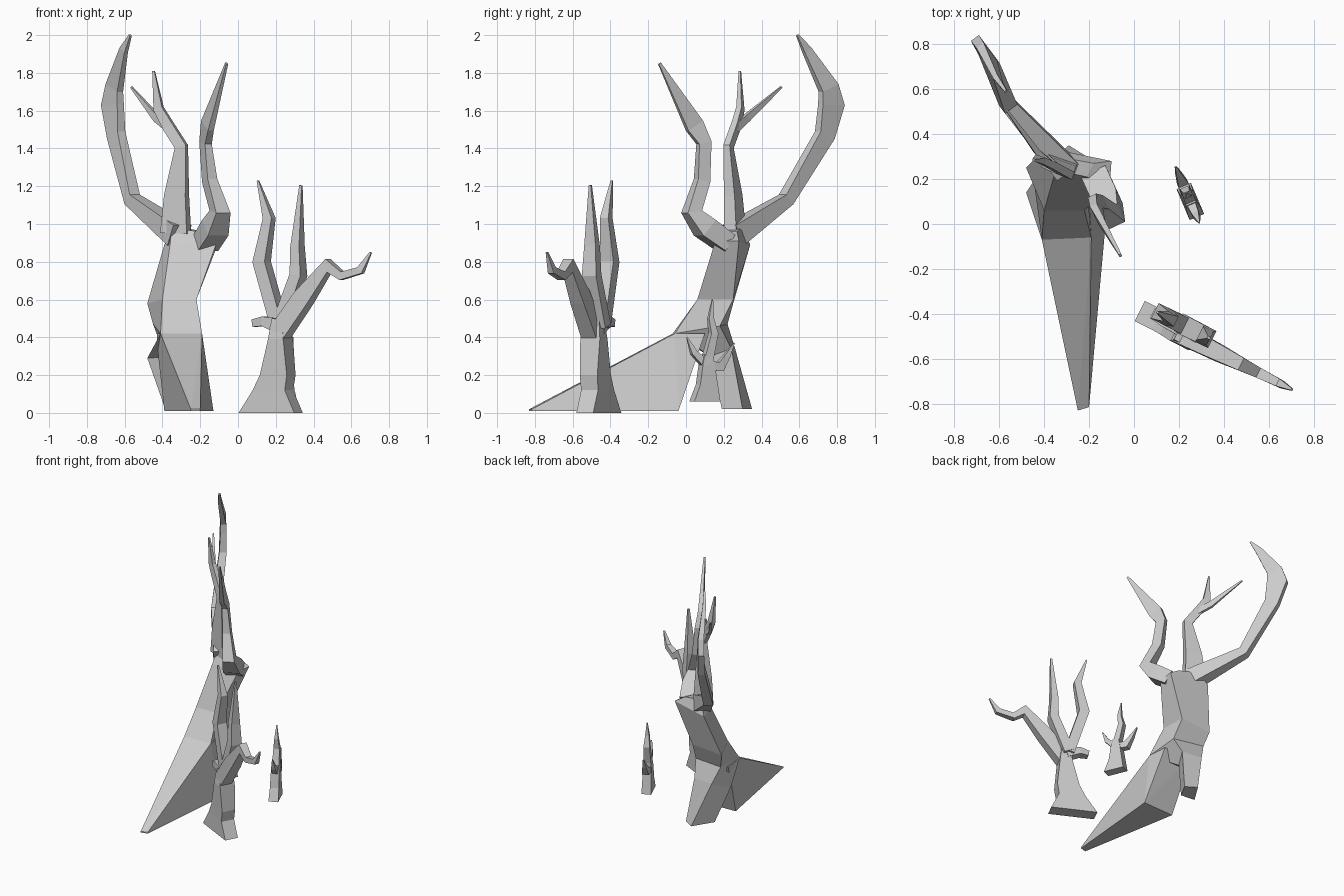
import bpy, bmesh
from mathutils import Vector


def finish(name, bm):
    bmesh.ops.recalc_face_normals(bm, faces=bm.faces)
    me = bpy.data.meshes.new(name)
    bm.to_mesh(me)
    bm.free()
    ob = bpy.data.objects.new(name, me)
    bpy.context.collection.objects.link(ob)
    return ob


def loft(name, rings):
    """Skin four-cornered rings and cap both ends."""
    bm = bmesh.new()
    vs = [[bm.verts.new(p) for p in r] for r in rings]
    for a, b in zip(vs, vs[1:]):
        for i in range(4):
            j = (i + 1) % 4
            bm.faces.new((a[i], a[j], b[j], b[i]))
    bm.faces.new(vs[0][::-1])
    bm.faces.new(vs[-1])
    return finish(name, bm)


def limb(name, pts, normal, flat=False):
    """Four-sided limb; pts = (x, y, z, half width in plane, half depth along normal)."""
    n = Vector(normal).normalized()
    c = [Vector(p[:3]) for p in pts]
    rings = []
    for i, p in enumerate(pts):
        a, b = c[max(i - 1, 0)], c[min(i + 1, len(c) - 1)]
        t1 = (c[i] - a).normalized() if i else Vector()
        t2 = (b - c[i]).normalized() if i < len(c) - 1 else Vector()
        t = Vector((0, 0, 1)) if flat else t1 + t2
        u = t.cross(n).normalized() * p[3]
        d = n * p[4]
        rings.append([c[i] - u - d, c[i] + u - d, c[i] + u + d, c[i] - u + d])
    return loft(name, rings)


# Large tree: trunk running down into the rear leg (front-left, front-right, back-right, back-left)
loft("large_trunk", [
    [(-.385, .20, .02), (-.27, .19, .02), (-.21, .30, .02), (-.29, .35, .02)],
    [(-.48, .14, .29), (-.30, .13, .30), (-.24, .24, .34), (-.40, .26, .34)],
    [(-.41, -.07, .42), (-.19, -.06, .42), (-.21, .18, .46), (-.45, .22, .47)],
    [(-.40, .06, .60), (-.22, .06, .60), (-.23, .25, .60), (-.48, .25, .58)],
    [(-.36, .20, .89), (-.11, .155, .91), (-.10, .28, .91), (-.39, .34, .89)],
    [(-.35, .24, .98), (-.21, .21, .96), (-.18, .27, .96), (-.34, .30, .99)],
])

# Long wedge-shaped front root
bm = bmesh.new()
for p in [(-.25, -.83, .01), (-.20, -.815, .01), (-.13, -.04, .01), (-.39, -.05, .01),
          (-.25, -.83, .02), (-.20, -.815, .02), (-.41, -.07, .42), (-.19, -.06, .42),
          (-.43, .10, .42), (-.20, .10, .42), (-.42, .05, .28), (-.19, .05, .28)]:
    bm.verts.new(p)
bmesh.ops.convex_hull(bm, input=bm.verts)
bmesh.ops.dissolve_limit(bm, angle_limit=.03, verts=bm.verts, edges=bm.edges)
finish("large_root", bm)

# Large tree branches
limb("large_right_branch", [
    (-.17, .21, .90, .05, .06), (-.12, .10, .98, .055, .06), (-.095, .03, 1.065, .042, .042),
    (-.150, .085, 1.23, .036, .028), (-.172, .095, 1.43, .036, .02),
    (-.162, .045, 1.52, .05, .017), (-.06, -.14, 1.85, .007, .006)],
    (.9, .43, 0))
limb("large_left_branch", [
    (-.31, .25, .94, .06, .06), (-.56, .53, 1.13, .034, .034), (-.645, .735, 1.47, .05, .026),
    (-.665, .77, 1.63, .072, .022), (-.655, .755, 1.72, .055, .02),
    (-.605, .64, 1.92, .025, .012), (-.57, .59, 2.0, .006, .006)],
    (.8, .6, 0))
limb("large_middle_branch", [
    (-.33, .26, .95, .075, .035), (-.325, .25, 1.15, .06, .03), (-.30, .225, 1.41, .032, .018),
    (-.37, .265, 1.52, .03, .017), (-.42, .288, 1.61, .025, .015), (-.447, .285, 1.81, .006, .005)],
    (.35, .94, 0))
limb("large_middle_twig", [
    (-.36, .26, 1.505, .022, .014), (-.43, .32, 1.56, .02, .013), (-.565, .505, 1.725, .005, .005)],
    (.7, .7, 0))


# Medium tree: flat, fanned out in one slanting plane
def medium(name, pts, shift=0, flat=False):
    limb("medium_" + name, [(x, -.495 - .5 * (x - .22) + shift, z, w, d) for x, z, w, d in pts],
         (.45, .89, 0), flat)


medium("trunk", [(.173, 0, .165, .05), (.185, .12, .095, .05), (.21, .20, .08, .052),
                 (.225, .39, .045, .058), (.225, .50, .03, .045)], .01, True)
medium("left_spike", [(.22, .46, .035, .04), (.125, .80, .036, .038),
                      (.165, 1.03, .026, .025), (.105, 1.23, .005, .005)], .045)
medium("centre_spike", [(.225, .46, .035, .045), (.32, .73, .032, .042),
                        (.315, .88, .026, .034), (.333, 1.205, .007, .006)], .045)
medium("right_branch", [(.22, .42, .05, .045), (.35, .61, .048, .04), (.48, .78, .035, .03),
                        (.55, .725, .022, .024), (.65, .755, .02, .018), (.703, .85, .005, .005)])
medium("stub", [(.23, .46, .04, .04), (.14, .485, .025, .035), (.085, .475, .02, .025)], .03)


# Small tree: flat, turned the other way
def small(name, pts, flat=False):
    limb("small_" + name, [(.238 - .42 * (y - .13), y, z, w, d) for y, z, w, d in pts],
         (.92, .39, 0), flat)


small("trunk", [(.10, .06, .075, .035), (.11, .15, .05, .032), (.11, .25, .035, .03),
                (.11, .31, .022, .024)], True)
small("spike", [(.11, .27, .025, .026), (.145, .42, .02, .022), (.13, .50, .014, .014),
                (.14, .60, .003, .003)])
small("twig", [(.11, .25, .022, .022), (.04, .32, .016, .016), (.005, .40, .003, .003)])
small("hook", [(.11, .25, .025, .027), (.18, .245, .026, .024), (.215, .30, .015, .015),
               (.255, .37, .003, .004)])
